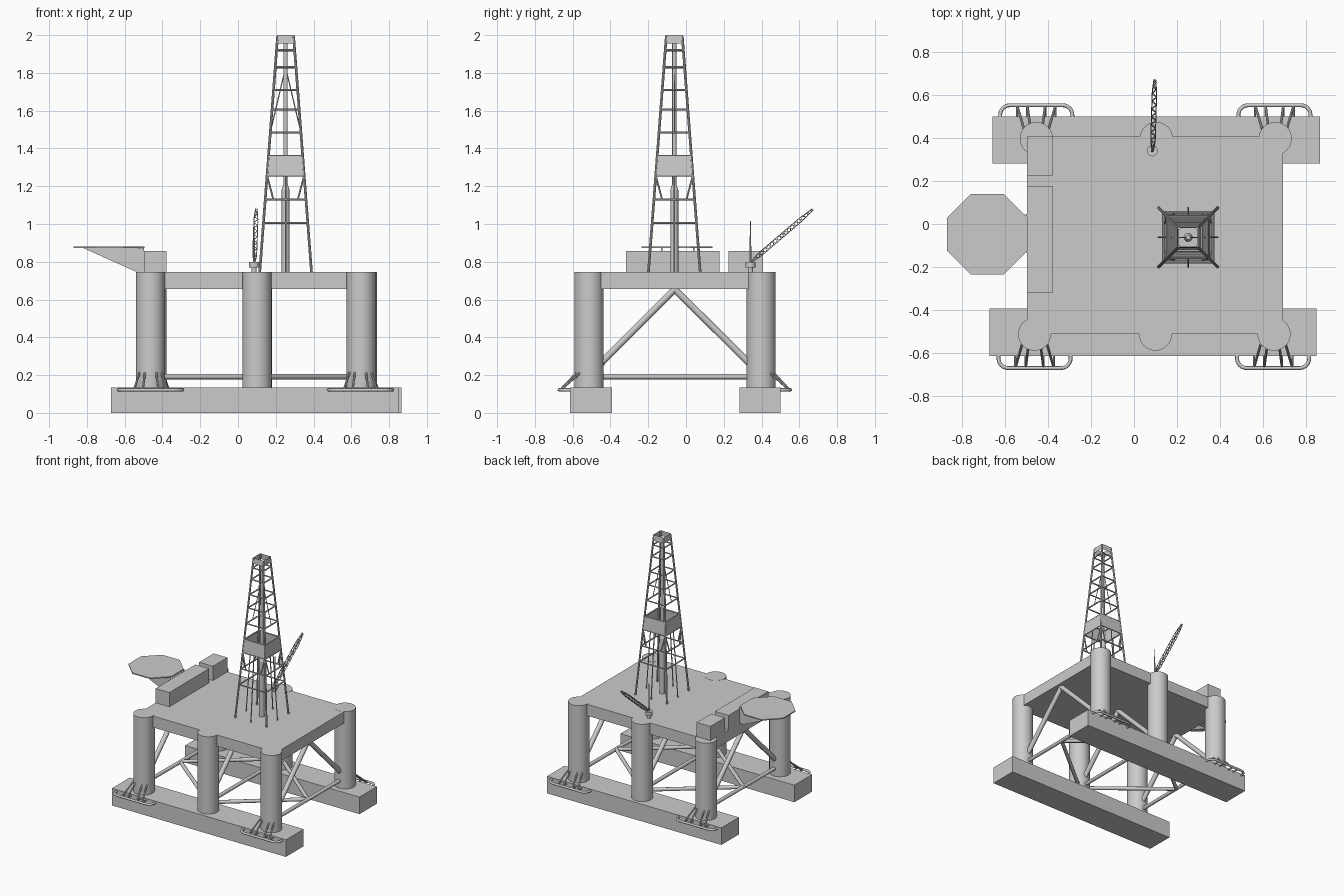
import bpy, bmesh, math
from mathutils import Vector, Matrix

if "Cube" in bpy.data.objects:
    bpy.data.objects.remove(bpy.data.objects["Cube"])


def finish(bm, name, smooth=True):
    me = bpy.data.meshes.new(name)
    bm.to_mesh(me)
    bm.free()
    ob = bpy.data.objects.new(name, me)
    bpy.context.collection.objects.link(ob)
    if smooth:
        bpy.ops.object.select_all(action='DESELECT')
        ob.select_set(True)
        bpy.context.view_layer.objects.active = ob
        bpy.ops.object.shade_smooth_by_angle(angle=math.radians(40))
    return ob


def bar(bm, p, q, r, r2=None, segs=8, caps=True):
    p, q = Vector(p), Vector(q)
    d = q - p
    m = Matrix.Translation((p + q) / 2) @ d.to_track_quat('Z', 'Y').to_matrix().to_4x4()
    bmesh.ops.create_cone(bm, cap_ends=caps, segments=segs, radius1=r,
                          radius2=r if r2 is None else r2, depth=d.length, matrix=m)


def box(name, x0, x1, y0, y1, z0, z1):
    bm = bmesh.new()
    m = Matrix.Translation(((x0 + x1) / 2, (y0 + y1) / 2, (z0 + z1) / 2)) @ \
        Matrix.Diagonal((x1 - x0, y1 - y0, z1 - z0, 1))
    bmesh.ops.create_cube(bm, size=1, matrix=m)
    return finish(bm, name, False)


def prism(name, pts, offset):
    bm = bmesh.new()
    f = bm.faces.new([bm.verts.new(p) for p in pts])
    res = bmesh.ops.extrude_face_region(bm, geom=[f])
    bmesh.ops.translate(bm, vec=offset, verts=[v for v in res['geom'] if isinstance(v, bmesh.types.BMVert)])
    bmesh.ops.recalc_face_normals(bm, faces=bm.faces)
    return finish(bm, name, False)


FRONT, BACK, MID = -0.513, 0.398, -0.06
DECK_LOW, DECK_TOP = 0.655, 0.745

# Pontoons, deck and deck houses
box("front_pontoon", -0.673, 0.85, -0.615, -0.393, 0, 0.135)
box("back_pontoon", -0.66, 0.866, 0.282, 0.50, 0, 0.135)
box("main_deck", -0.498, 0.695, FRONT, 0.407, DECK_LOW, DECK_TOP)
box("large_deck_house", -0.498, -0.378, -0.318, 0.178, DECK_TOP, 0.858)
box("small_deck_house", -0.498, -0.378, 0.226, 0.407, DECK_TOP, 0.858)

# Columns
COLS = {FRONT: (-0.463, 0.10, 0.652), BACK: (-0.455, 0.104, 0.658)}
bm = bmesh.new()
for y, xs in COLS.items():
    for x in xs:
        bar(bm, (x, y, 0.13), (x, y, DECK_TOP + 0.001), 0.077, segs=32)
finish(bm, "columns")

# Underdeck bracing: transverse pipes, A-frames and a diamond in plan
bm = bmesh.new()
PIPE_Z = 0.192
for xf, xb in zip(COLS[FRONT], COLS[BACK]):
    xm = (xf + xb) / 2
    bar(bm, (xf, FRONT, PIPE_Z), (xb, BACK, PIPE_Z), 0.014, segs=12)
    for x, y in ((xf, FRONT), (xb, BACK)):
        side = 1 if y < MID else -1
        bar(bm, (x, y + side * 0.05, 0.25), (xm, MID, DECK_LOW), 0.018, segs=12)
for y in (FRONT, BACK):
    for i in (0, 2):
        bar(bm, (COLS[y][1], y, PIPE_Z), (COLS[FRONT][i], MID, PIPE_Z), 0.014, segs=12)
finish(bm, "bracing_pipes")

# Helideck with triangular brackets
cx, cy, ap = -0.683, -0.048, 0.187
R = ap / math.cos(math.pi / 8)
octagon = [(cx + R * math.cos(math.pi / 8 + k * math.pi / 4),
            cy + R * math.sin(math.pi / 8 + k * math.pi / 4), 0.872) for k in range(8)]
prism("helideck", octagon, (0, 0, 0.008))
for i, y in enumerate((cy - 0.085, cy + 0.085)):
    prism(f"helideck_bracket_{i}", [(-0.82, y, 0.873), (-0.498, y, 0.873), (-0.498, y, 0.745),
                                    (-0.535, y, 0.745)], (0, 0.008, 0))

# Anchor racks: rounded tube rail with struts up to the column
for y, out, edge in ((FRONT, -0.671, -0.60), (BACK, 0.553, 0.49)):
    s = -1 if y == FRONT else 1
    for i in (0, 2):
        c = COLS[y][i] if i == 0 else COLS[y][i] - 0.004
        hw, r, z = 0.168, 0.045, 0.122
        pts = [(c - hw, edge)]
        for a0, px in ((180, c - hw + r), (90, c + hw - r)):
            for k in range(7):
                a = math.radians(a0 - 15 * k)
                pts.append((px + r * math.cos(a), out - s * r + s * r * math.sin(a)))
        pts.append((c + hw, edge))
        cu = bpy.data.curves.new("anchor_rack_rail", 'CURVE')
        cu.dimensions = '3D'
        cu.bevel_depth = 0.009
        cu.bevel_resolution = 2
        cu.use_fill_caps = True
        sp = cu.splines.new('POLY')
        sp.points.add(len(pts) - 1)
        for p, (px, py) in zip(sp.points, pts):
            p.co = (px, py, z, 1)
        bpy.context.collection.objects.link(bpy.data.objects.new("anchor_rack_rail", cu))
        bm = bmesh.new()
        for top, low in ((-0.058, -0.09), (-0.03, -0.042), (0.03, 0.042), (0.058, 0.09)):
            ytop = y + s * math.sqrt(0.077 ** 2 - top ** 2) - s * 0.004
            bar(bm, (c + top, ytop, 0.212), (c + low, out, z - 0.006), 0.006)
            bar(bm, (c + low, edge, z), (c + low, out, z), 0.005)
        finish(bm, "anchor_rack_struts")

# Derrick
DX, DY = 0.252, -0.062


def half(z):
    return 0.137 - 0.095 * (z - DECK_TOP) / 1.255


def pt(u, v, z, h=None):
    h = half(z) if h is None else h
    return (DX + u * h, DY + v * h, z)


CORNERS = [(-1, -1), (1, -1), (1, 1), (-1, 1)]
bm = bmesh.new()
for u, v in CORNERS:
    bar(bm, pt(u, v, DECK_TOP), pt(u, v, 1.995), 0.007)
for i in range(4):
    a, b = Vector(CORNERS[i]), Vector(CORNERS[(i + 1) % 4])
    for z in (1.005, 1.13, 1.257, 1.36, 1.485, 1.607, 1.71, 1.83, 1.92):
        bar(bm, pt(*a, z), pt(*b, z), 0.0055, segs=6)
    for t, e in ((0.2, a), (0.8, b)):
        bar(bm, pt(*e, 1.257), pt(*a.lerp(b, t), 1.13), 0.005, segs=6)
    mid = a.lerp(b, 0.5)
    bar(bm, pt(*mid, DECK_TOP), pt(*mid, 1.257), 0.004, segs=6)
for u in (-1, 1):
    bar(bm, pt(0, 0, 1.83), pt(u, 0, 1.485), 0.003, segs=6)
finish(bm, "derrick_frame")

# Derrick cladding bands, open top and bottom
for name, z0, z1 in (("derrick_wind_wall", 1.258, 1.363), ("derrick_crown", 1.955, 2.0)):
    bm = bmesh.new()
    k = math.sqrt(2)
    bmesh.ops.create_cone(bm, cap_ends=False, segments=4, radius1=(half(z0) + 0.004) * k,
                          radius2=(half(z1) + 0.004) * k, depth=z1 - z0,
                          matrix=Matrix.Translation((DX, DY, (z0 + z1) / 2)) @ Matrix.Rotation(math.pi / 4, 4, 'Z'))
    finish(bm, name, False)

# Drill string
bm = bmesh.new()
for z0, z1, r0, r1 in ((DECK_TOP, 1.18, 0.021, 0.021), (1.18, 1.21, 0.021, 0.011), (1.21, 1.96, 0.011, 0.011)):
    bar(bm, (DX, DY, z0), (DX, DY, z1), r0, r1, segs=16)
finish(bm, "drill_string")

# Crane pedestal and mast
KX, KY = 0.085, 0.341
bm = bmesh.new()
bar(bm, (KX, KY, DECK_TOP), (KX, KY, 0.77), 0.013, segs=16)
bar(bm, (KX, KY, 0.77), (KX, KY, 0.80), 0.026, segs=16)
bar(bm, (KX, KY, 0.80), (KX, KY, 1.015), 0.006, 0.002)
finish(bm, "crane_pedestal")

# Crane boom: square lattice with zigzag lacing
bm = bmesh.new()
start, end = Vector((KX + 0.002, KY + 0.005, 0.80)), Vector((0.097, 0.672, 1.078))
d = (end - start).normalized()
side = Vector((1, 0, 0))
up = side.cross(d).normalized()
N = 18


def node(i, k):
    t = i / N
    w = 0.0105 * min(1, 0.3 + t * 5, 0.4 + (1 - t) * 3)
    u, v = CORNERS[k % 4]
    return start.lerp(end, t) + side * u * w + up * v * w


for i in range(N):
    for k in range(4):
        bar(bm, node(i, k), node(i + 1, k), 0.0022, segs=5)
        bar(bm, node(i, k + i % 2), node(i + 1, k + 1 - i % 2), 0.0018, segs=5)
finish(bm, "crane_boom")
